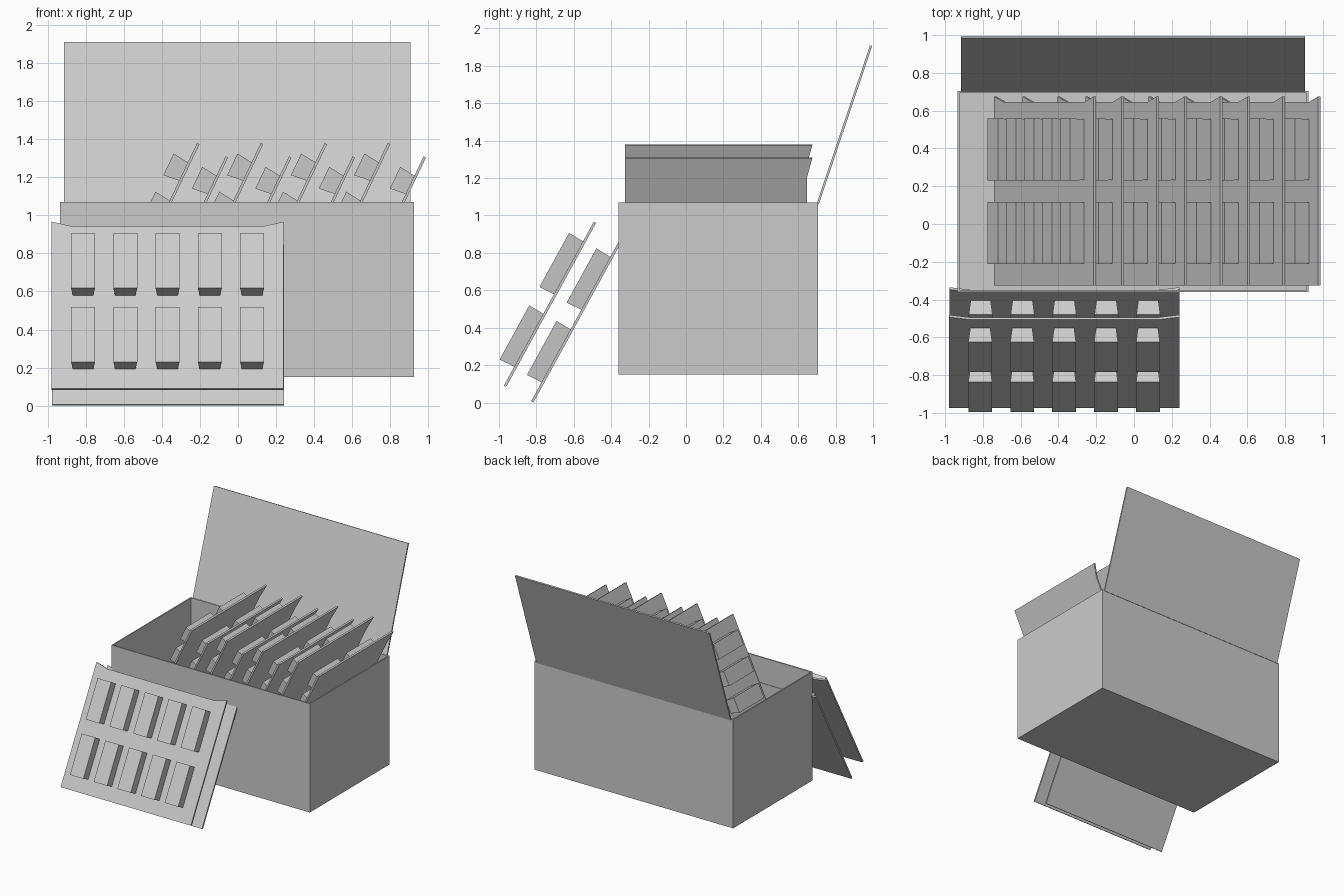
import bpy, bmesh
from math import radians, cos, sin
from mathutils import Matrix, Vector

if "Cube" in bpy.data.objects:
    bpy.data.objects.remove(bpy.data.objects["Cube"])

W, H, T = 1.22, 1.0, 0.014          # blister card size and thickness


def frame(origin, u, v):
    """Matrix whose axes are u, v and their normal, at origin."""
    u, v = Vector(u).normalized(), Vector(v).normalized()
    m = Matrix((u, v, u.cross(v))).transposed().to_4x4()
    m.translation = origin
    return m


def make_object(name, bm, matrix=None):
    bmesh.ops.recalc_face_normals(bm, faces=bm.faces)
    me = bpy.data.meshes.new(name)
    bm.to_mesh(me)
    bm.free()
    ob = bpy.data.objects.new(name, me)
    if matrix:
        ob.matrix_world = matrix
    bpy.context.collection.objects.link(ob)
    return ob


def prism(bm, bottom, top, z0, z1):
    """Closed solid between two outlines with equal point counts."""
    a = [bm.verts.new((x, y, z0)) for x, y in bottom]
    b = [bm.verts.new((x, y, z1)) for x, y in top]
    n = len(a)
    bm.faces.new(a[::-1])
    bm.faces.new(b)
    for i in range(n):
        j = (i + 1) % n
        bm.faces.new((a[i], a[j], b[j], b[i]))


def rect(x0, x1, y0, y1):
    return [(x0, y0), (x1, y0), (x1, y1), (x0, y1)]


def blister_card(name, matrix):
    bm = bmesh.new()
    # backing sheet with a shallow dip along one long edge
    outline = [(0, 0), (W, 0), (W, H), (W - 0.11, H - 0.028), (0.11, H - 0.028), (0, H)]
    prism(bm, outline, outline, -T, 0)
    # two rows of five pockets, flaring slightly outwards
    for i in range(5):
        cx = W / 2 + (i - 2) * 0.222
        for y0 in (0.112, 0.554):
            prism(bm, rect(cx - 0.053, cx + 0.053, y0 + 0.004, y0 + 0.326),
                  rect(cx - 0.063, cx + 0.063, y0, y0 + 0.33), -0.002, 0.087)
    return make_object(name, bm, matrix)


# open carton
X0, X1, Y0, Y1, Z0, Z1 = -0.935, 0.925, -0.36, 0.705, 0.15, 1.07
bm = bmesh.new()
prism(bm, rect(X0, X1, Y0, Y1), rect(X0, X1, Y0, Y1), Z0, Z1)
bmesh.ops.recalc_face_normals(bm, faces=bm.faces)
bmesh.ops.delete(bm, geom=[f for f in bm.faces if f.normal.z > 0.9], context='FACES_ONLY')
carton = make_object("carton", bm)
wall = carton.modifiers.new("wall", 'SOLIDIFY')
wall.thickness, wall.offset = 0.015, -1

# lid tilted back from the rear rim
bm = bmesh.new()
prism(bm, rect(0, 1.82, 0, 0.892), rect(0, 1.82, 0, 0.892), -0.012, 0)
make_object("lid", bm, frame((-0.915, 0.699, 1.065), (1, 0, 0), (0, 0.285, 0.845)))

# cards standing in the carton, alternating high and low
a = radians(64.5)
tops = [(-0.215, 1.38), (-0.065, 1.31), (0.12, 1.38), (0.268, 1.31),
        (0.455, 1.38), (0.602, 1.31), (0.787, 1.38), (0.975, 1.31)]
for i, (x, z) in enumerate(tops):
    origin = (x - W * cos(a), -0.325, z - W * sin(a))
    blister_card(f"stored_card_{i + 1}", frame(origin, (cos(a), 0, sin(a)), (0, 1, 0)))

# two cards leaning on the front
lean = (0, 0.48, 0.875)
blister_card("leaning_card_inner", frame((-0.978, -0.828, 0.007), (1, 0, 0), lean))
blister_card("leaning_card_outer", frame((-0.98, -0.974, 0.09), (1, 0, 0), lean))
